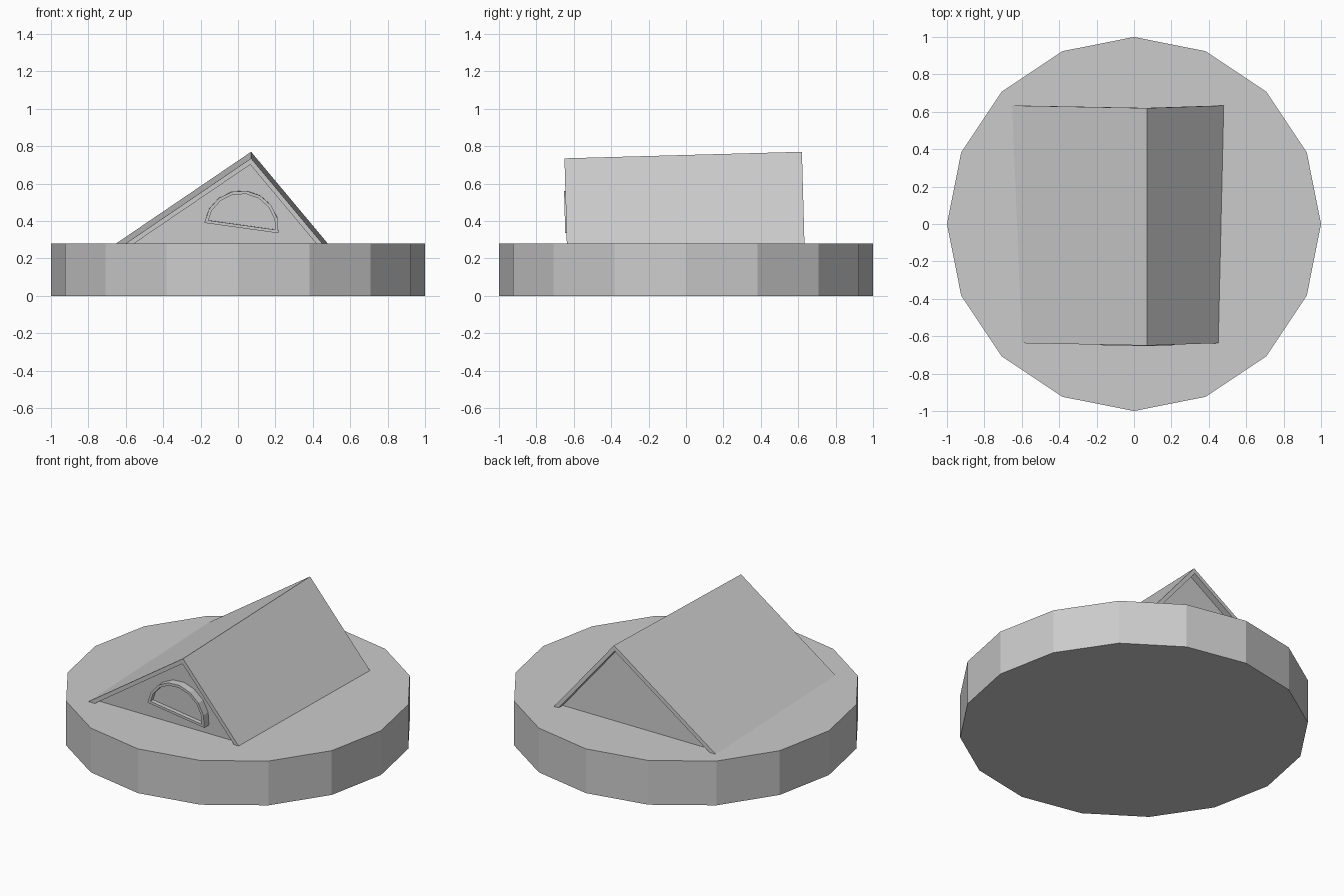
import bpy, bmesh
from math import sin, cos, tan, pi, radians
from mathutils import Matrix

if "Cube" in bpy.data.objects:
    bpy.data.objects.remove(bpy.data.objects["Cube"])

SLOPE = radians(42.15)     # roof pitch either side of the ridge
LENGTH = 1.27              # ridge length
THICK = 0.025              # roof board thickness

# Tilt of the half-sunken house: roll about y, then slight pitch about x
TILT = (Matrix.Translation((0.07, -0.015, 0.7525))
        @ Matrix.Rotation(0.0276, 4, 'X')
        @ Matrix.Rotation(radians(7.95), 4, 'Y'))


def prism(name, profile, y0, y1, recess=None):
    """Extrude an (x, z) profile from y0 to y1; optionally sink a bordered panel in the front."""
    bm = bmesh.new()
    front = bm.faces.new([bm.verts.new((x, y0, z)) for x, z in profile])
    res = bmesh.ops.extrude_face_region(bm, geom=[front], use_keep_orig=True)
    verts = [g for g in res['geom'] if isinstance(g, bmesh.types.BMVert)]
    bmesh.ops.translate(bm, verts=verts, vec=(0, y1 - y0, 0))
    bmesh.ops.recalc_face_normals(bm, faces=bm.faces[:])
    if recess:
        border, depth = recess
        bmesh.ops.inset_individual(bm, faces=[front], thickness=border, use_even_offset=True)
        res = bmesh.ops.extrude_discrete_faces(bm, faces=[front])
        bmesh.ops.translate(bm, verts=res['faces'][0].verts[:], vec=(0, depth, 0))
    mesh = bpy.data.meshes.new(name)
    bm.to_mesh(mesh)
    bm.free()
    obj = bpy.data.objects.new(name, mesh)
    bpy.context.collection.objects.link(obj)
    obj.matrix_world = TILT
    return obj


# Round base with sixteen sides
bpy.ops.mesh.primitive_cylinder_add(vertices=16, radius=1, depth=0.28, location=(0, 0, 0.14))
bpy.context.object.name = "base"

# Folded roof, its eaves sunk into the base
ex, ez = 0.92 * cos(SLOPE), -0.92 * sin(SLOPE)
nx, nz = THICK * sin(SLOPE), THICK * cos(SLOPE)
apex = -THICK / cos(SLOPE)
prism("roof", [(0, 0), (ex, ez), (ex - nx, ez - nz), (0, apex),
               (nx - ex, ez - nz), (-ex, ez)], -LENGTH / 2, LENGTH / 2)

# Gable body set back under the roof ends
wall = LENGTH / 2 - 0.04
prism("gable_body", [(0, apex), (ex - nx, ez - nz), (nx - ex, ez - nz)], -wall, wall)

# Half-round window with a raised frame
arch = [(0.2 * cos(i * pi / 8), -0.376 + 0.2 * sin(i * pi / 8)) for i in range(9)]
prism("window", arch, -0.642, -wall + 0.01, recess=(0.016, 0.025))
